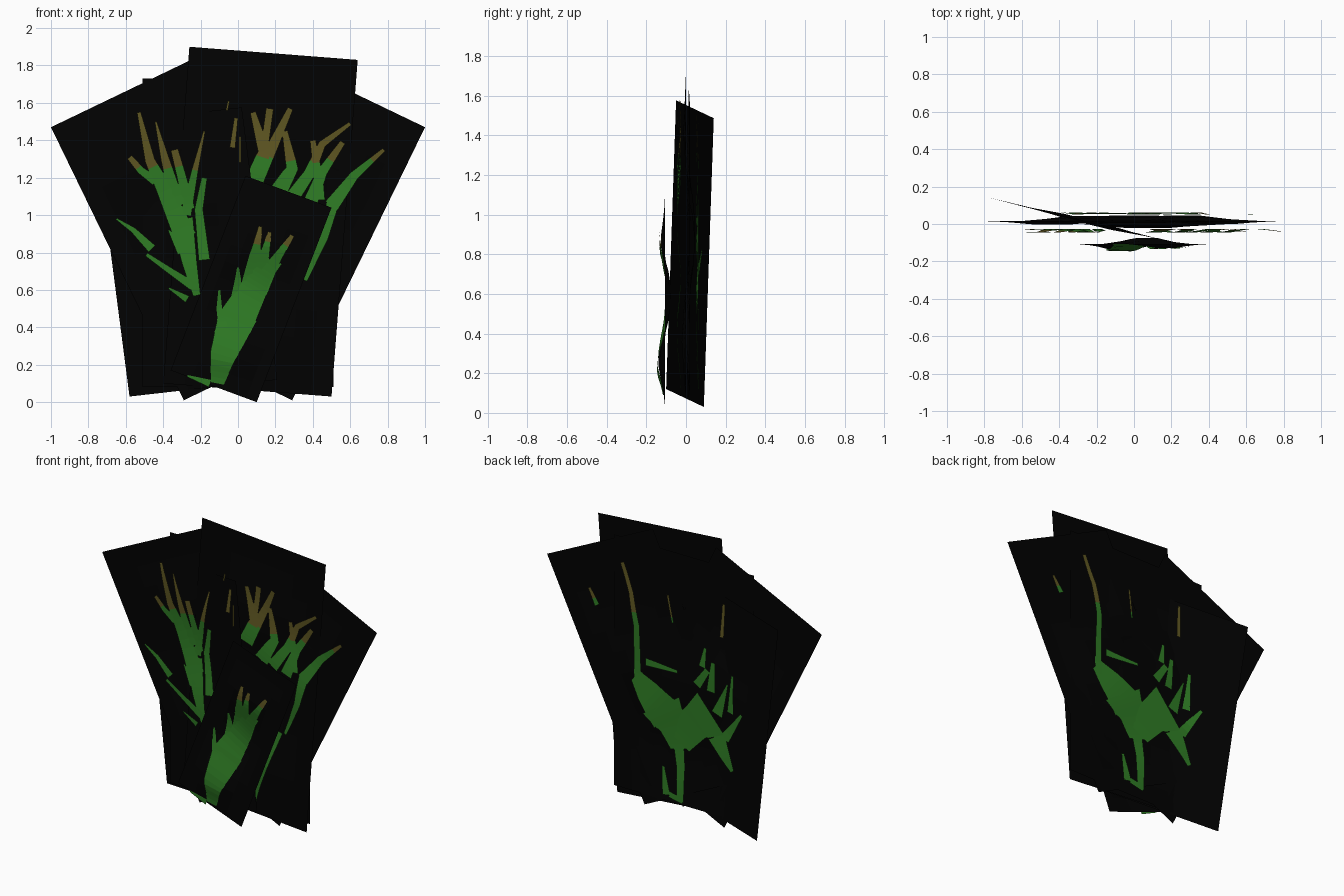
import bpy, math
from mathutils import Vector


def material(name, rgb):
    m = bpy.data.materials.new(name)
    m.diffuse_color = (*rgb, 1)
    return m


BLACK = material("black card", (0.0005, 0.0005, 0.0005))
GREEN = material("leaf green", (0.028, 0.2, 0.018))
BROWN = material("olive tip", (0.115, 0.095, 0.016))


def make(name, verts, faces, mats, idx=None):
    me = bpy.data.meshes.new(name)
    me.from_pydata(verts, [], faces)
    for m in mats:
        me.materials.append(m)
    for i, p in enumerate(me.polygons):
        p.material_index = idx[i] if idx else 0
    ob = bpy.data.objects.new(name, me)
    bpy.context.collection.objects.link(ob)


def ripple(u, v, amp):
    # buckling along the middle of the card, flat near the border
    side = max(0, min(1, (0.5 - abs(u - 0.5) - 0.12) * 4))
    end = max(0, min(1, 8 * v, 6 * (0.88 - v)))
    return -amp * math.cos(3 * math.pi * (v - 0.15)) * side * end


def card(name, bl, br, tl, amp, nu=8, nv=12):
    bl, br, tl = Vector(bl), Vector(br), Vector(tl)
    verts = []
    for j in range(nv + 1):
        for i in range(nu + 1):
            u, v = i / nu, j / nv
            p = bl + (br - bl) * u + (tl - bl) * v
            p.y += ripple(u, v, amp)
            verts.append(p)
    w = nu + 1
    faces = [(j * w + i, j * w + i + 1, (j + 1) * w + i + 1, (j + 1) * w + i)
             for j in range(nv) for i in range(nu)]
    make(name, verts, faces, [BLACK])


def frond(name, blades, depth, tip_z, back=False):
    # each blade: start width, end width, then x,z path points
    verts, faces, idx = [], [], []
    for w0, w1, *path in blades:
        pts = [Vector((path[k], path[k + 1])) for k in range(0, len(path), 2)]
        # resample finely so the tip colour can change at a height
        fine = [a.lerp(b, k / 5) for a, b in zip(pts, pts[1:]) for k in range(5)] + [pts[-1]]
        n = len(fine)
        start = len(verts)
        for k, p in enumerate(fine):
            d = (fine[min(k + 1, n - 1)] - fine[max(k - 1, 0)]).normalized()
            h = (w0 + (w1 - w0) * k / (n - 1)) / 2
            for s in (-1, 1):
                q = p + Vector((d.y, -d.x)) * h * s
                verts.append((q.x, depth(q.x, q.y), q.y))
        for k in range(n - 1):
            a = start + 2 * k
            faces.append((a + 2, a + 3, a + 1, a) if back else (a, a + 1, a + 3, a + 2))
            idx.append(1 if (fine[k].y + fine[k + 1].y) / 2 > tip_z else 0)
    make(name, verts, faces, [GREEN, BROWN], idx)


# Leaf cards
card("front_small_card", (-0.36, -0.107, 0.17), (0.10, -0.107, 0.0), (0.04, -0.107, 1.21), 0.032)
card("turned_card", (-0.58, 0.09, 0.03), (0.21, -0.10, 0.12), (-0.77, 0.14, 1.486), 0.012)
card("tall_card", (-0.40, 0.0, 0.10), (0.50, 0.0, 0.03), (-0.26, 0.0, 1.90), 0.022)
card("upright_card", (-0.51, 0.02, 0.08), (0.51, 0.02, 0.08), (-0.51, 0.02, 1.73), 0.025)
card("left_fan_card", (-0.29, 0.015, 0.01), (0.48, 0.015, 0.38), (-1.0, 0.015, 1.47), 0.028)
card("right_fan_card", (-0.48, 0.017, 0.38), (0.29, 0.017, 0.01), (0.23, 0.017, 1.84), 0.028)

# Small fern drawn on the front card, following its buckling
CU, CV = Vector((0.46, -0.17)), Vector((0.40, 1.04))


def on_small(x, z):
    p = Vector((x + 0.36, z - 0.17))
    u, v = p.dot(CU) / CU.length_squared, p.dot(CV) / CV.length_squared
    u, v = min(max(u, 0), 1), min(max(v, 0), 1)
    return -0.114 + ripple(u, v, 0.032)


def front_wave(x, z):
    return -0.036 + 0.01 * math.sin(9 * z + 5 * x)


def rear_wave(x, z):
    return max(0.056 + 0.006 * math.sin(9 * z + 8 * x), -0.03 - 0.24 * x)


frond("front_fern", [
    (0.07, 0.21, -0.11, 0.10, -0.08, 0.25, 0.0, 0.47),
    (0.20, 0.10, -0.02, 0.42, 0.08, 0.60, 0.14, 0.70),
    (0.10, 0.02, 0.06, 0.60, 0.09, 0.78, 0.12, 0.94),
    (0.09, 0.02, 0.10, 0.62, 0.14, 0.78, 0.17, 0.91),
    (0.09, 0.02, 0.10, 0.60, 0.20, 0.76, 0.29, 0.89),
    (0.05, 0.01, 0.13, 0.58, 0.19, 0.70, 0.23, 0.74),
    (0.05, 0.01, -0.08, 0.40, -0.10, 0.50, -0.10, 0.60),
    (0.06, 0.01, -0.02, 0.50, 0.0, 0.65, 0.0, 0.72),
    (0.04, 0.01, -0.15, 0.10, -0.27, 0.14),
], on_small, 0.85)

# Left fern
frond("left_fern", [
    (0.04, 0.12, -0.22, 0.57, -0.26, 0.75, -0.30, 0.98),
    (0.12, 0.02, -0.28, 0.88, -0.39, 1.13, -0.47, 1.29, -0.53, 1.55),
    (0.05, 0.03, -0.44, 1.18, -0.52, 1.24, -0.58, 1.31),
    (0.08, 0.01, -0.32, 1.05, -0.39, 1.30, -0.44, 1.50),
    (0.06, 0.04, -0.26, 1.03, -0.30, 1.20, -0.34, 1.35),
    (0.06, 0.01, -0.28, 1.00, -0.23, 1.24, -0.18, 1.45),
    (0.06, 0.03, -0.18, 0.76, -0.21, 1.03, -0.18, 1.20),
    (0.05, 0.01, -0.30, 0.80, -0.37, 0.92),
    (0.05, 0.01, -0.46, 0.82, -0.56, 0.92, -0.65, 0.98),
    (0.05, 0.02, -0.24, 0.62, -0.36, 0.70, -0.49, 0.79),
    (0.04, 0.01, -0.27, 0.55, -0.37, 0.61),
], front_wave, 1.25)

# Right fern, with a long side stem
frond("right_fern", [
    (0.10, 0.03, 0.09, 1.19, 0.14, 1.34, 0.08, 1.55),
    (0.08, 0.03, 0.10, 1.19, 0.20, 1.40, 0.28, 1.57),
    (0.04, 0.04, 0.14, 1.35, 0.17, 1.57),
    (0.10, 0.03, 0.20, 1.10, 0.29, 1.25, 0.25, 1.45),
    (0.08, 0.02, 0.28, 1.08, 0.38, 1.22, 0.45, 1.38, 0.60, 1.49),
    (0.08, 0.03, 0.38, 1.05, 0.45, 1.23, 0.56, 1.39),
    (0.07, 0.03, 0.43, 1.08, 0.43, 1.20, 0.40, 1.40),
    (0.02, 0.07, 0.36, 0.65, 0.46, 0.88, 0.51, 1.08),
    (0.08, 0.02, 0.50, 1.05, 0.62, 1.21, 0.78, 1.35),
    (0.02, 0.07, 0.13, 0.12, 0.16, 0.25, 0.31, 0.66),
], front_wave, 1.3)
frond("stray_tips", [
    (0.03, 0.02, -0.03, 1.36, -0.01, 1.52),
    (0.01, 0.01, 0.01, 1.28, 0.01, 1.42),
    (0.01, 0.01, -0.06, 1.56, -0.05, 1.61),
], lambda x, z: -0.065, 1.0)

# Fern on the rear side
frond("rear_fern", [
    (0.05, 0.08, 0.0, 0.12, 0.0, 0.35, 0.02, 0.50),
    (0.12, 0.32, 0.02, 0.46, 0.06, 0.60, 0.14, 0.72),
    (0.28, 0.10, 0.10, 0.66, 0.24, 0.78, 0.33, 0.86),
    (0.14, 0.30, 0.0, 0.50, -0.10, 0.66, -0.22, 0.76),
    (0.05, 0.03, 0.32, 0.80, 0.32, 1.20, 0.36, 1.40, 0.43, 1.58),
    (0.05, 0.02, 0.26, 0.97, 0.02, 0.97),
    (0.06, 0.04, -0.12, 0.92, -0.20, 1.04),
    (0.06, 0.03, -0.22, 0.90, -0.24, 1.10),
    (0.08, 0.01, -0.26, 0.76, -0.34, 0.98),
    (0.05, 0.02, -0.36, 0.80, -0.38, 1.05),
    (0.14, 0.03, -0.26, 0.62, -0.38, 0.42),
    (0.07, 0.02, -0.32, 0.62, -0.46, 0.82),
    (0.05, 0.02, -0.16, 1.05, -0.18, 1.18),
    (0.03, 0.02, -0.30, 1.28, -0.31, 1.50),
    (0.015, 0.015, 0.06, 1.28, 0.09, 1.46),
    (0.06, 0.02, 0.10, 0.14, 0.13, 0.32),
    (0.04, 0.04, -0.02, 0.13, 0.08, 0.15),
    (0.04, 0.02, 0.61, 1.25, 0.67, 1.35),
], rear_wave, 1.3, True)
